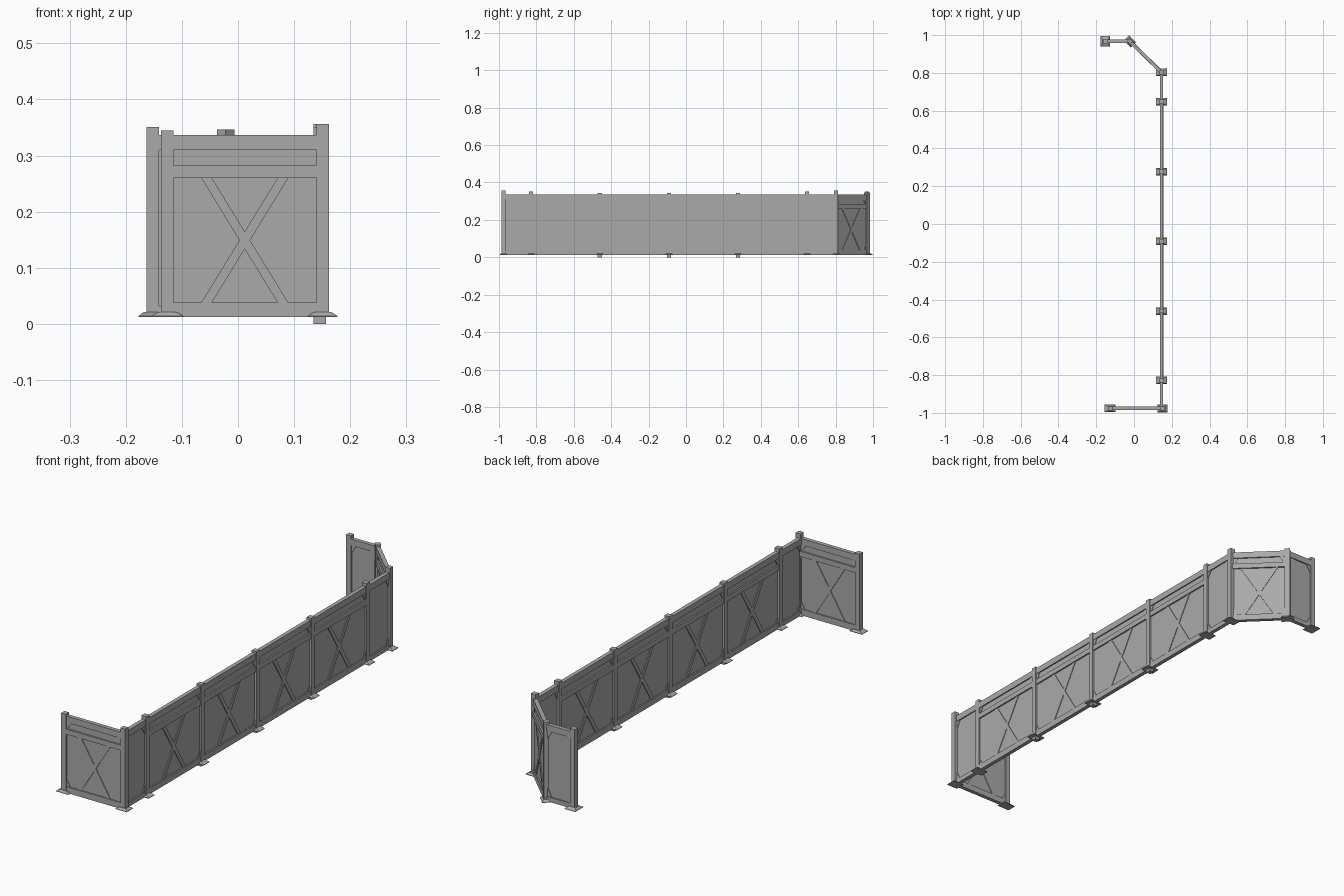
import bpy, bmesh, math
from mathutils import Matrix, Vector

cube = bpy.data.objects.get("Cube")
if cube:
    bpy.data.objects.remove(cube)

steel = bpy.data.materials.new("grey_steel")
steel.use_nodes = True
GREY = (0.4, 0.4, 0.4, 1)
steel.diffuse_color = GREY
steel.node_tree.nodes["Principled BSDF"].inputs["Base Color"].default_value = GREY


def finish(bm, name, matrix):
    bmesh.ops.recalc_face_normals(bm, faces=bm.faces)
    mesh = bpy.data.meshes.new(name)
    bm.to_mesh(mesh)
    bm.free()
    mesh.materials.append(steel)
    obj = bpy.data.objects.new(name, mesh)
    obj.matrix_world = matrix
    bpy.context.collection.objects.link(obj)
    return obj


def plate(bm, outline, thickness):
    """Outline in (along, up), thickened evenly to both sides."""
    verts = [bm.verts.new((a, -thickness / 2, z)) for a, z in outline]
    face = bm.faces.new(verts)
    new = bmesh.ops.extrude_face_region(bm, geom=[face])["geom"]
    moved = [v for v in new if isinstance(v, bmesh.types.BMVert)]
    bmesh.ops.translate(bm, verts=moved, vec=(0, thickness, 0))


def rect(half, low, high):
    return [(-half, low), (half, low), (half, high), (-half, high)]


def frustum(bm, base, top, low, high):
    """Rectangular block whose top may be smaller than its base."""
    rings = []
    for (w, d), z in ((base, low), (top, high)):
        rings.append([bm.verts.new((sx * w / 2, sy * d / 2, z))
                      for sx, sy in ((-1, -1), (1, -1), (1, 1), (-1, 1))])
    bm.faces.new(rings[0])
    bm.faces.new(rings[1])
    for i in range(4):
        j = (i + 1) % 4
        bm.faces.new((rings[0][i], rings[0][j], rings[1][j], rings[1][i]))


BOTTOM, SILL, MID, MID_TOP, RAIL, TOP = 0.012, 0.038, 0.26, 0.282, 0.31, 0.337
POST = 0.022


def panel(name, start, end, braced):
    a, b = Vector(start), Vector(end)
    along = b - a
    half = along.length / 2
    place = (Matrix.Translation(((a + b) / 2).to_3d())
             @ Matrix.Rotation(math.atan2(along.y, along.x), 4, 'Z'))

    # thin sheet
    bm = bmesh.new()
    plate(bm, rect(half, BOTTOM, TOP - 0.003), 0.006)
    finish(bm, name + "_sheet", place)

    # horizontal rails
    bm = bmesh.new()
    plate(bm, rect(half, BOTTOM, SILL if braced else SILL - 0.006), 0.017)
    plate(bm, rect(half, RAIL, TOP), 0.017)
    if braced:
        plate(bm, rect(half, MID, MID_TOP), 0.019)
    finish(bm, name + "_rails", place)

    # corner gussets
    bm = bmesh.new()
    edge = half - POST / 2
    for side in (-1, 1):
        for z, up in ((SILL - 0.006, 1), (RAIL, -1)):
            plate(bm, [(side * half, z), (side * (edge - 0.02), z),
                       (side * edge, z + up * 0.034), (side * half, z + up * 0.034)], 0.011)
    finish(bm, name + "_gussets", place)

    # crossed brace in one outline
    if braced:
        s, w, mid, h = 0.068, 0.0095, (SILL + MID) / 2, (MID - SILL) / 2
        n = w * h / s
        right = [(0, n), (s - w, h), (s + w, h), (w, 0), (s + w, -h), (s - w, -h)]
        outline = right + [(-x, -z) for x, z in right]
        bm = bmesh.new()
        plate(bm, [(x, z + mid) for x, z in outline], 0.012)
        finish(bm, name + "_cross_brace", place)


def post(name, spot, height, angle=0, foot=(0.058, 0.04), low=BOTTOM):
    place = Matrix.Translation((*spot, 0)) @ Matrix.Rotation(math.radians(angle), 4, 'Z')
    bm = bmesh.new()
    frustum(bm, (POST, POST), (POST, POST), low, height)
    finish(bm, name + "_post", place)
    # flared foot
    bm = bmesh.new()
    frustum(bm, foot, foot, BOTTOM, BOTTOM + 0.002)
    frustum(bm, foot, (POST + 0.01, POST + 0.004), BOTTOM + 0.002, BOTTOM + 0.009)
    finish(bm, name + "_foot", place)


# long side wall, narrow plain bays at both ends
WALL = 0.146
stations = [-0.976, -0.828, -0.461, -0.091, 0.277, 0.647, 0.803]
for i in range(len(stations) - 1):
    panel(f"side_panel_{i + 1}", (WALL, stations[i]), (WALL, stations[i + 1]),
          braced=0 < i < 5)
for i, y in enumerate(stations[1:-1]):
    anchored = 0 < i < 4
    post(f"side_{i + 1}", (WALL, y), 0.345 if anchored else 0.351,
         low=0 if anchored else BOTTOM)

# front return
front_y = stations[0]
panel("front_panel", (-0.126, front_y), (0.15, front_y), True)
post("front_end", (-0.126, front_y), 0.345)
post("front_corner", (0.151, front_y), 0.356, foot=(0.052, 0.042))

# angled back bay and short plain end
bend = (-0.022, 0.967)
panel("angled_panel", (WALL, stations[-1]), bend, True)
panel("back_panel", bend, (-0.152, bend[1]), False)
post("back_corner", (WALL, stations[-1]), 0.356)
post("back_bend", bend, 0.346, angle=-45, foot=(0.052, 0.04))
post("back_end", (-0.152, bend[1]), 0.351, foot=(0.05, 0.054))
